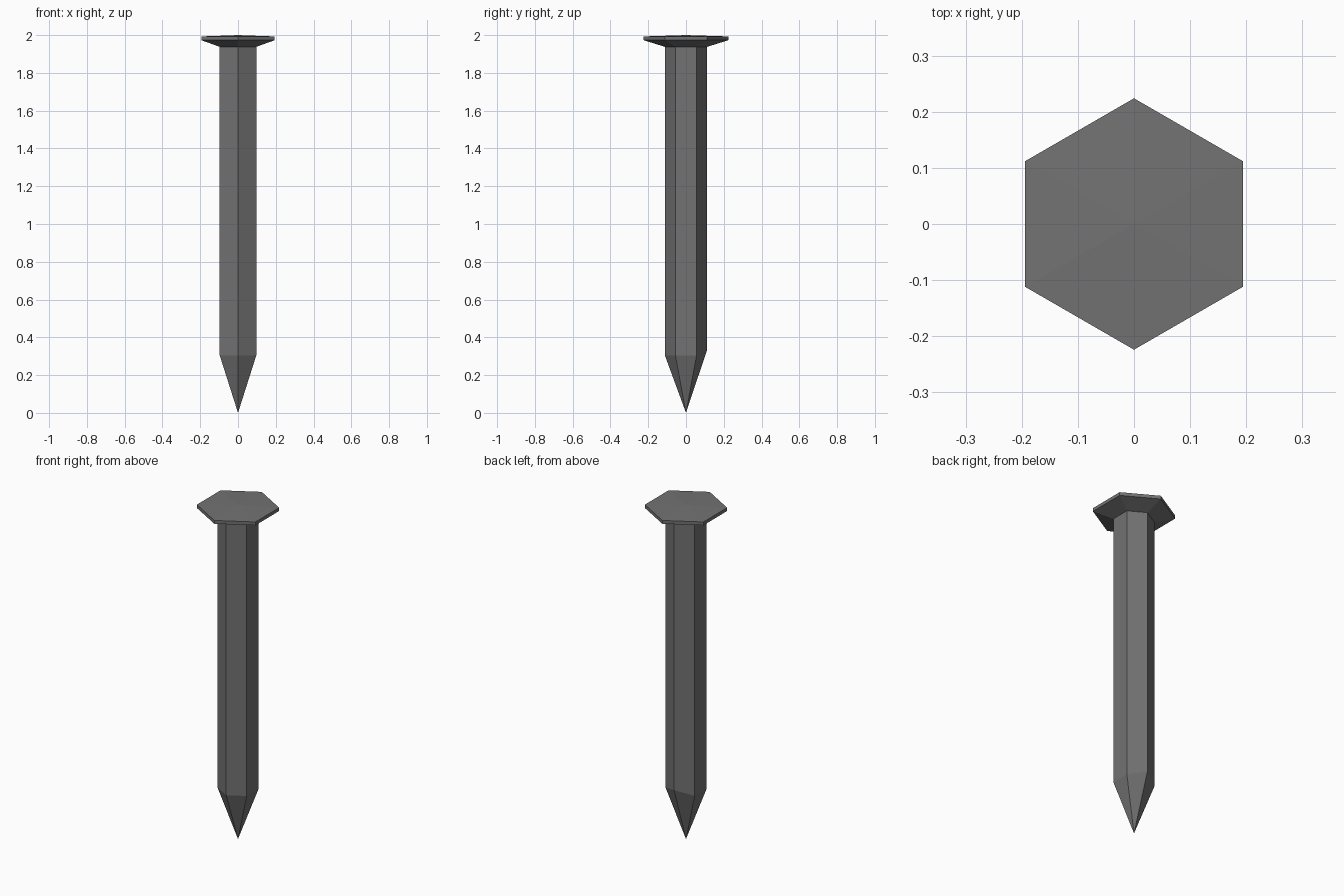
import bpy, bmesh, math

if "Cube" in bpy.data.objects:
    bpy.data.objects.remove(bpy.data.objects["Cube"])

SIDES = 6

steel = bpy.data.materials.new("dark steel")
steel.diffuse_color = (0.17, 0.17, 0.17, 1)
steel.use_nodes = True
steel.node_tree.nodes["Principled BSDF"].inputs["Base Color"].default_value = steel.diffuse_color


def ring(bm, radius, z, lift=0.0):
    """Hexagon ring with corners on +y and -y; lift raises the +y corner."""
    verts = []
    for i in range(SIDES):
        a = math.pi / 2 + i * 2 * math.pi / SIDES
        verts.append(bm.verts.new((radius * math.cos(a), radius * math.sin(a),
                                   z + (lift if i == 0 else 0))))
    return verts


def bridge(bm, low, high):
    for i in range(SIDES):
        j = (i + 1) % SIDES
        bm.faces.new((low[i], low[j], high[j], high[i]))


def fan(bm, loop, z):
    tip = bm.verts.new((0, 0, z))
    for i in range(SIDES):
        bm.faces.new((loop[i], loop[(i + 1) % SIDES], tip))


# Nail: tip, shaft, flared underside, rim and slightly domed top
bm = bmesh.new()
rings = [
    ring(bm, 0.112, 0.305, 0.03),
    ring(bm, 0.112, 1.938),
    ring(bm, 0.224, 1.973),
    ring(bm, 0.224, 1.993),
]
for low, high in zip(rings, rings[1:]):
    bridge(bm, low, high)
fan(bm, rings[0], 0.0)
fan(bm, rings[-1], 2.0)
bmesh.ops.recalc_face_normals(bm, faces=bm.faces[:])

mesh = bpy.data.meshes.new("nail")
bm.to_mesh(mesh)
bm.free()
mesh.materials.append(steel)
nail = bpy.data.objects.new("nail", mesh)
bpy.context.collection.objects.link(nail)
